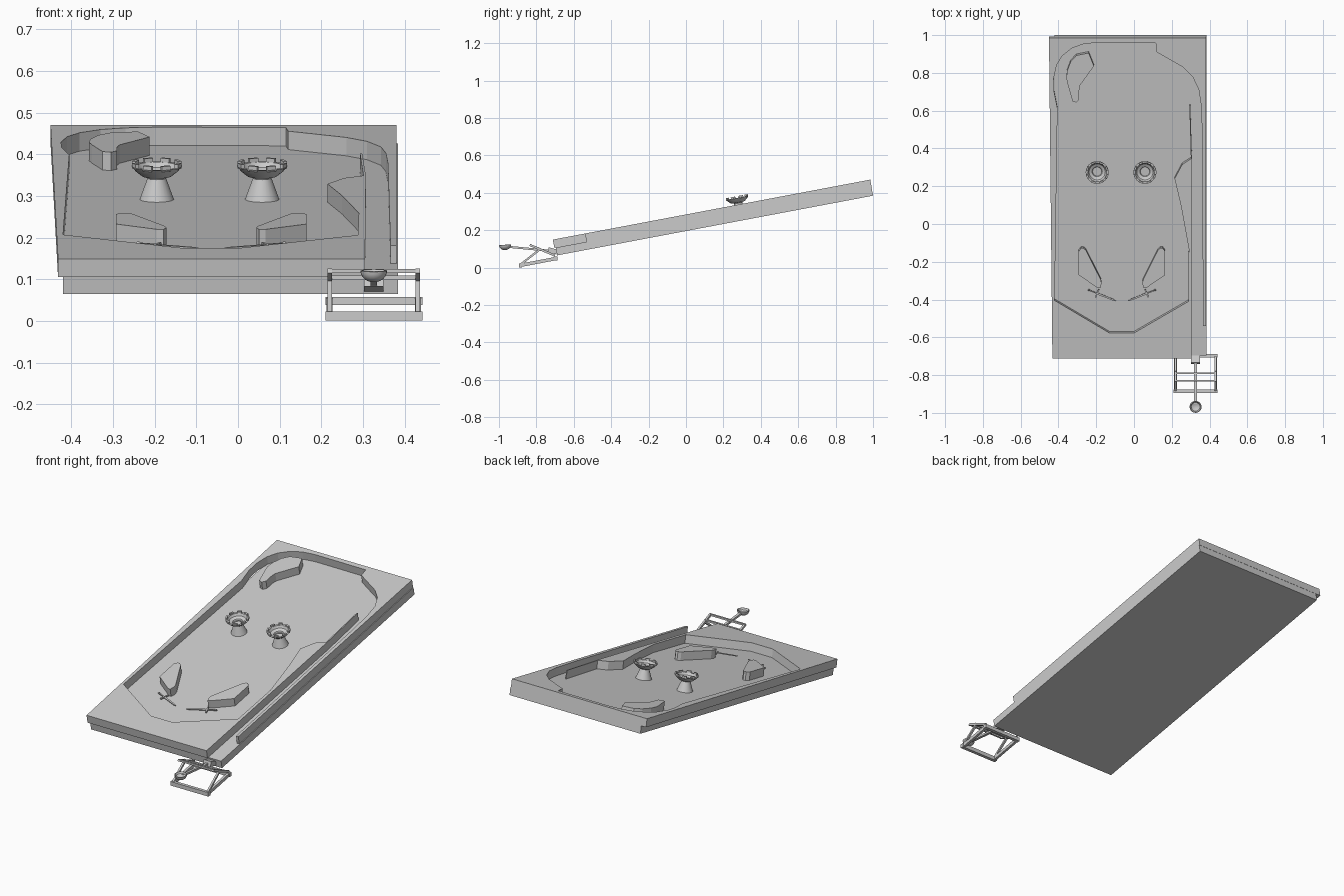
import bpy, bmesh, math
from mathutils import Matrix, Vector

if "Cube" in bpy.data.objects:
    bpy.data.objects.remove(bpy.data.objects["Cube"])

A = math.radians(10.7)                       # slope of the table
TABLE = Matrix.Translation((0, 0, 0.284)) @ Matrix.Rotation(A, 4, 'X')
COS = math.cos(A)
DEPTH = 0.045                                # wall height above the playfield


def finish(name, bm, mat=Matrix(), smooth=False):
    bmesh.ops.recalc_face_normals(bm, faces=bm.faces)
    bm.transform(mat)
    me = bpy.data.meshes.new(name)
    bm.to_mesh(me)
    bm.free()
    ob = bpy.data.objects.new(name, me)
    bpy.context.collection.objects.link(ob)
    if smooth:
        bpy.context.view_layer.objects.active = ob
        ob.select_set(True)
        bpy.ops.object.shade_smooth_by_angle(angle=math.radians(30))
        ob.select_set(False)
    return ob


def prism(name, pts, n0, n1):
    """Outline in top view coordinates, extruded along the table normal."""
    bm = bmesh.new()
    f = bm.faces.new([bm.verts.new((x, y / COS, n0)) for x, y in pts])
    ext = bmesh.ops.extrude_face_region(bm, geom=[f])['geom']
    bmesh.ops.translate(bm, vec=(0, 0, n1 - n0),
                        verts=[v for v in ext if isinstance(v, bmesh.types.BMVert)])
    return finish(name, bm, TABLE)


def add_box(bm, loc, size, rot=Matrix()):
    m = Matrix.Translation(loc) @ rot @ Matrix.Diagonal((*size, 1))
    bmesh.ops.create_cube(bm, size=1, matrix=m)


def add_lathe(bm, profile, seg, closed=False):
    rings = [[bm.verts.new((r * math.cos(2 * math.pi * i / seg),
                            r * math.sin(2 * math.pi * i / seg), z))
              for i in range(seg)] for r, z in profile]
    for a, b in zip(rings, rings[1:]):
        for i in range(seg):
            j = (i + 1) % seg
            bm.faces.new((a[i], a[j], b[j], b[i]))
    bm.faces.new(rings[0])
    bm.faces.new(rings[-1])


def beam(name, a, b, w, h):
    """Rectangular bar from a to b."""
    a, b = Vector(a), Vector(b)
    d = b - a
    bm = bmesh.new()
    up = Vector((0, 0, 1))
    side = d.cross(up).normalized()
    top = side.cross(d).normalized()
    rot = Matrix((side, d.normalized(), top)).transposed().to_4x4()
    add_box(bm, (a + b) / 2, (w, d.length, h), rot)
    return finish(name, bm)


# base board
prism('base_board', [(-0.42, -0.705), (0.384, -0.705), (0.384, 0.984), (-0.42, 0.984)],
      -0.087, -DEPTH)

# one-piece frame: outer edge, right wall, arched top, left wall, drain, lane divider
outer = [(0.305, -0.712), (-0.432, -0.712), (-0.45, 0.985), (0.38, 0.985), (0.38, -0.54)]
arch = [(0.366, -0.54), (0.36, 0.5), (0.355, 0.63), (0.343, 0.71), (0.31, 0.78),
        (0.26, 0.83), (0.19, 0.87), (0.12, 0.91), (0.115, 0.958),
        (-0.2, 0.96), (-0.27, 0.952), (-0.33, 0.93), (-0.38, 0.89), (-0.41, 0.84),
        (-0.425, 0.77), (-0.423, 0.7), (-0.405, 0.61)]
drain = [(-0.42, -0.405), (-0.13, -0.577), (0.0, -0.577), (0.288, -0.41)]
divider = [(0.29, -0.13), (0.25, 0.09), (0.215, 0.24), (0.255, 0.315), (0.301, 0.345),
           (0.293, 0.625), (0.298, 0.625), (0.307, 0.345)]
prism('frame_walls', outer + arch + drain + divider, -DEPTH, 0)

# raised islands
prism('corner_island', [(-0.354, 0.81), (-0.335, 0.86), (-0.305, 0.892), (-0.24, 0.905),
                        (-0.212, 0.836), (-0.285, 0.735), (-0.29, 0.71), (-0.29, 0.66),
                        (-0.305, 0.643), (-0.325, 0.65), (-0.35, 0.735), (-0.358, 0.77)],
      -DEPTH, 0)
MID = -0.064
sling = [(0.229, -0.145), (0.216, -0.128), (0.203, -0.128), (0.19, -0.14),
         (0.112, -0.295), (0.108, -0.315), (0.115, -0.34), (0.13, -0.338), (0.229, -0.27)]
for s, side in ((-1, 'left'), (1, 'right')):
    prism(side + '_slingshot', [(MID + s * x, y) for x, y in sling], -DEPTH, 0)

# sword-shaped flippers
for s, side in ((-1, 'left'), (1, 'right')):
    bm = bmesh.new()
    blade = [(0.05, -0.005), (0.05, 0.005), (0.14, 0.004), (0.155, 0), (0.14, -0.004)]
    f = bm.faces.new([bm.verts.new((x, y, -0.002)) for x, y in blade])
    ext = bmesh.ops.extrude_face_region(bm, geom=[f])['geom']
    bmesh.ops.translate(bm, vec=(0, 0, 0.004),
                        verts=[v for v in ext if isinstance(v, bmesh.types.BMVert)])
    add_box(bm, (0.047, 0, 0), (0.007, 0.045, 0.007))
    add_box(bm, (0.025, 0, 0), (0.042, 0.006, 0.006))
    bmesh.ops.create_uvsphere(bm, u_segments=8, v_segments=6, radius=0.006)
    ang = math.radians(-22)
    turn = Matrix.Rotation(ang if s < 0 else math.pi - ang, 4, 'Z')
    place = Matrix.Translation((MID + s * 0.175, -0.356 / COS, -0.032))
    finish(side + '_flipper', bm, TABLE @ place @ turn)

# tower bumpers with battlements
for x, side in ((-0.195, 'left'), (0.058, 'right')):
    bm = bmesh.new()
    add_lathe(bm, [(0.041, -DEPTH), (0.021, 0.01), (0.036, 0.012), (0.052, 0.025),
                   (0.061, 0.036), (0.05, 0.036), (0.043, 0.024), (0.027, 0.017),
                   (0.022, 0.006)], 24)
    for i in range(8):
        t = 2 * math.pi * (i + 0.5) / 8
        add_box(bm, (0.055 * math.cos(t), 0.055 * math.sin(t), 0.039),
                (0.009, 0.023, 0.013), Matrix.Rotation(t, 4, 'Z'))
    finish(side + '_bumper', bm,
           TABLE @ Matrix.Translation((x, 0.28 / COS, 0)), smooth=True)

# catapult launcher: ground frame
L, R, X = 0.22, 0.432, 0.326
beam('launcher_front_beam', (0.21, -0.885, 0.012), (0.443, -0.885, 0.012), 0.018, 0.022)
beam('launcher_back_beam', (0.21, -0.697, 0.048), (0.443, -0.697, 0.048), 0.018, 0.02)
for x, side in ((L, 'left'), (R, 'right')):
    beam(side + '_launcher_rail', (x, -0.885, 0.012), (x, -0.697, 0.048), 0.014, 0.018)
    beam(side + '_launcher_strut', (x, -0.885, 0.016), (x, -0.775, 0.102), 0.011, 0.011)
    beam(side + '_launcher_brace', (x, -0.835, 0.121), (x, -0.7, 0.064), 0.011, 0.012)
# launcher crossbars
beam('launcher_top_bar', (L, -0.83, 0.12), (R, -0.83, 0.12), 0.01, 0.01)
beam('launcher_mid_bar', (L, -0.79, 0.104), (R, -0.79, 0.104), 0.01, 0.01)
# pivot block, arm and spoon
beam('launcher_pivot', (X, -0.69, 0.083), (X, -0.737, 0.096), 0.046, 0.026)
beam('launcher_arm', (X, -0.73, 0.09), (X, -0.95, 0.111), 0.015, 0.011)
bm = bmesh.new()
bowl = [(0.032 * math.sin(t), -0.028 * math.cos(t))
        for t in (math.pi / 2 * i / 6 for i in range(1, 7))]
add_lathe(bm, bowl + [(0.028, 0.001), (0.023, -0.008), (0.01, -0.014)], 20)
finish('launcher_spoon', bm, Matrix.Translation((X, -0.968, 0.121))
       @ Matrix.Rotation(math.radians(5), 4, 'X'), smooth=True)
